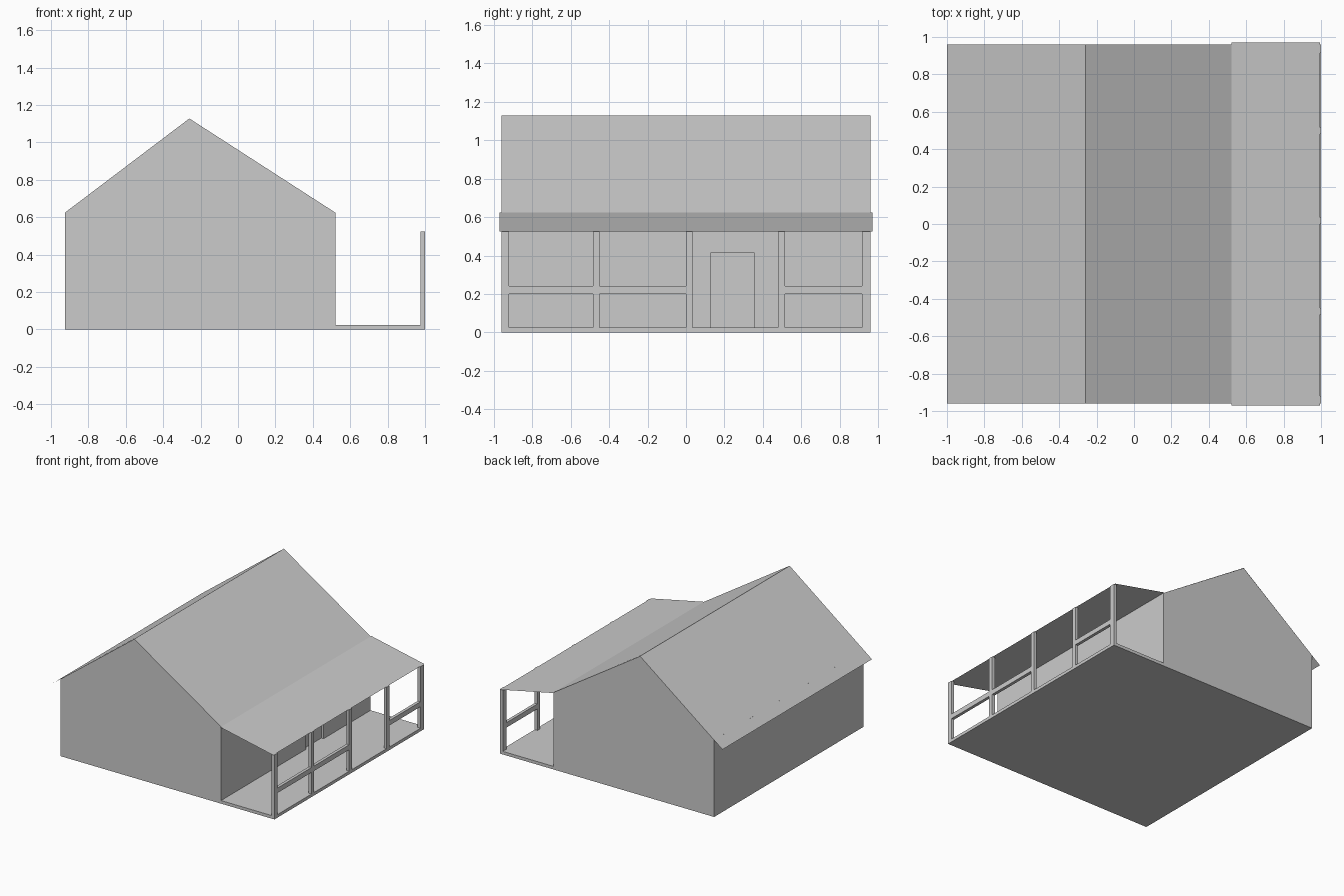
import bpy, bmesh

if "Cube" in bpy.data.objects:
    bpy.data.objects.remove(bpy.data.objects["Cube"])

WALL_L, WALL_R, RIDGE_X = -0.925, 0.52, -0.26
EAVE_Z, RIDGE_Z = 0.625, 1.13
Y = 0.96


def finish(name, bm):
    bmesh.ops.recalc_face_normals(bm, faces=bm.faces)
    me = bpy.data.meshes.new(name)
    bm.to_mesh(me)
    bm.free()
    ob = bpy.data.objects.new(name, me)
    bpy.context.collection.objects.link(ob)
    return ob


def box(name, x0, x1, y0, y1, z0, z1):
    return prism(name, [(x0, z0), (x1, z0), (x1, z1), (x0, z1)], y0, y1)


def prism(name, profile, y0, y1):
    """Extrude an x-z profile along y."""
    bm = bmesh.new()
    face = bm.faces.new([bm.verts.new((x, y0, z)) for x, z in profile])
    ext = bmesh.ops.extrude_face_region(bm, geom=[face])
    moved = [v for v in ext["geom"] if isinstance(v, bmesh.types.BMVert)]
    bmesh.ops.translate(bm, verts=moved, vec=(0, y1 - y0, 0))
    return finish(name, bm)


def sheet(name, a, b, y0, y1):
    """Paper-thin roof plane between two x-z points."""
    bm = bmesh.new()
    pts = [(a[0], y0, a[1]), (b[0], y0, b[1]), (b[0], y1, b[1]), (a[0], y1, a[1])]
    face = bm.faces.new([bm.verts.new(p) for p in pts])
    face.normal_update()
    if face.normal.z < 0:
        face.normal_flip()
    me = bpy.data.meshes.new(name)
    bm.to_mesh(me)
    bm.free()
    ob = bpy.data.objects.new(name, me)
    bpy.context.collection.objects.link(ob)


# House body with a shallow door recess on the porch side
body = box("house_walls", WALL_L, WALL_R, -Y, Y, 0, EAVE_Z)
cutter = box("door_cutter", WALL_R - 0.02, WALL_R + 0.1, 0.13, 0.355, 0.025, 0.415)
cutter.hide_render = True
cutter.hide_set(True)
cut = body.modifiers.new("door_recess", 'BOOLEAN')
cut.operation = 'DIFFERENCE'
cut.solver = 'EXACT'
cut.object = cutter
bpy.context.view_layer.objects.active = body
bpy.ops.object.modifier_apply(modifier=cut.name)
bpy.data.objects.remove(cutter)

# Gable ends, each in two halves meeting under the ridge
for end, s in (("front", -1), ("back", 1)):
    for side, x in (("left", WALL_L), ("right", WALL_R)):
        tri = [(x, EAVE_Z), (RIDGE_X, EAVE_Z), (RIDGE_X, RIDGE_Z - 0.002)]
        prism(f"gable_{end}_{side}", tri, s * (Y - 0.01), s * Y)

# Roof slopes: left overhangs the wall, right runs into the porch roof
sheet("roof_left", (-1.0, 0.568), (RIDGE_X, RIDGE_Z), -Y, Y)
sheet("roof_right", (RIDGE_X, RIDGE_Z), (WALL_R, EAVE_Z), -Y, Y)
sheet("porch_roof", (WALL_R, EAVE_Z), (0.995, 0.525), -0.97, 0.97)

# Porch floor
box("porch_floor", WALL_R, 1.0, -Y, Y, 0, 0.025)

# Porch posts
posts = [(-0.96, -0.92), (-0.485, -0.45), (0.0, 0.035), (0.48, 0.515), (0.915, 0.96)]
for i, (a, b) in enumerate(posts):
    box(f"porch_post_{i + 1}", 0.975, 1.0, a, b, 0.025, 0.525)

# Rails in every bay except the doorway bay
for i in (0, 1, 3):
    box(f"porch_rail_{i + 1}", 0.975, 1.0, posts[i][1], posts[i + 1][0], 0.2, 0.24)
